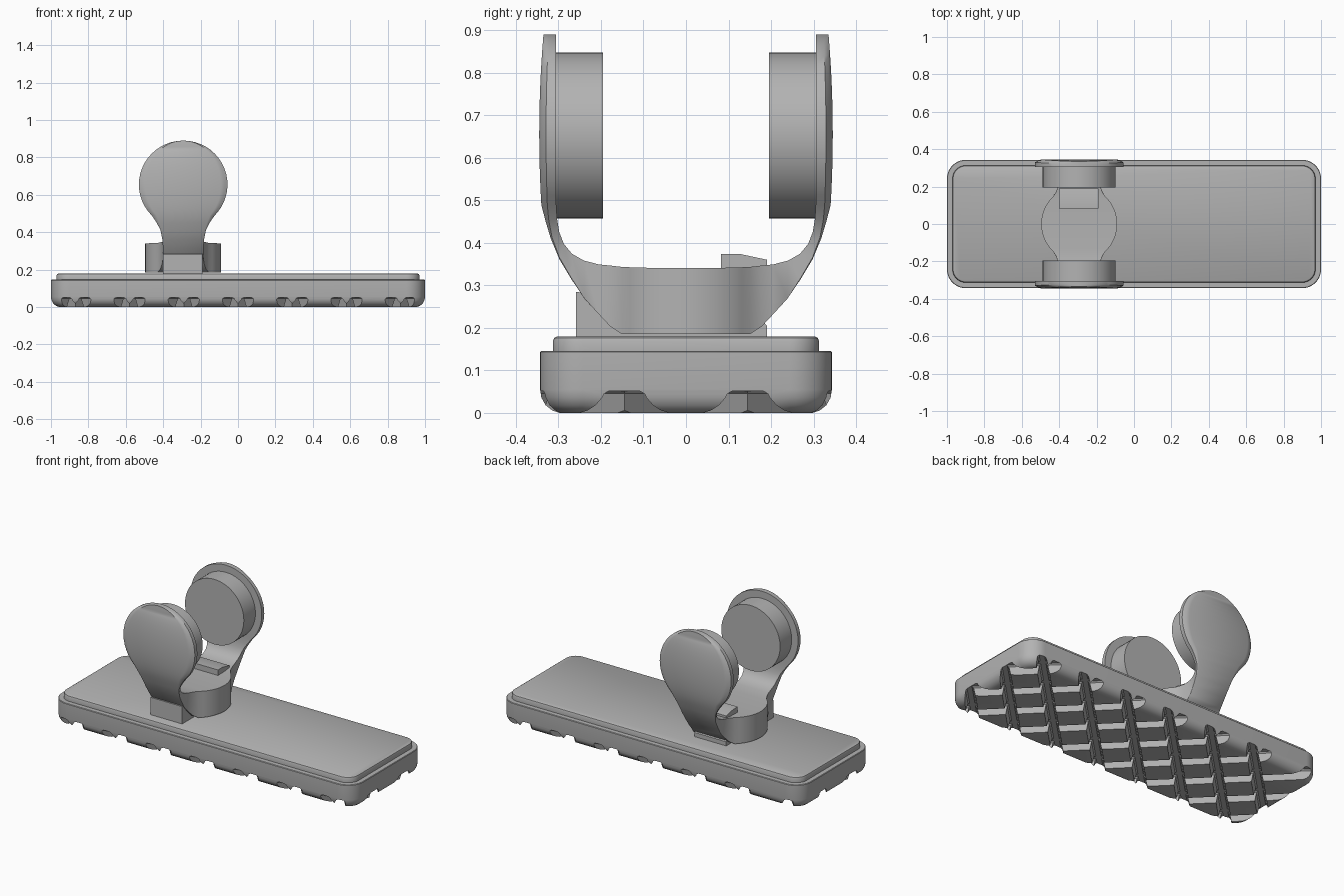
import bpy, bmesh, math
from mathutils import Matrix, Vector

if "Cube" in bpy.data.objects:
    bpy.data.objects.remove(bpy.data.objects["Cube"])

grey = bpy.data.materials.new("plain_grey")
grey.diffuse_color = (0.45, 0.45, 0.45, 1)
grey.use_nodes = True
grey.node_tree.nodes["Principled BSDF"].inputs["Base Color"].default_value = grey.diffuse_color
CX = -0.293   # x centre of the clamp


def make(name, bm, angle=30):
    bmesh.ops.recalc_face_normals(bm, faces=bm.faces)
    me = bpy.data.meshes.new(name)
    bm.to_mesh(me)
    bm.free()
    ob = bpy.data.objects.new(name, me)
    bpy.context.collection.objects.link(ob)
    me.materials.append(grey)
    smooth(ob, angle)
    return ob


def smooth(ob, angle=30):
    bpy.ops.object.select_all(action='DESELECT')
    ob.select_set(True)
    bpy.context.view_layer.objects.active = ob
    bpy.ops.object.shade_smooth_by_angle(angle=math.radians(angle))


def loft(rings):
    """Skin a list of equal-length rings and cap both ends."""
    bm = bmesh.new()
    vs = [[bm.verts.new(p) for p in r] for r in rings]
    n = len(vs[0])
    for a, b in zip(vs, vs[1:]):
        for i in range(n):
            j = (i + 1) % n
            bm.faces.new((a[i], a[j], b[j], b[i]))
    bm.faces.new(vs[0])
    bm.faces.new(vs[-1])
    return bm


def rounded_rect(hx, hy, r, z, seg=10):
    pts = []
    for q, (sx, sy) in enumerate([(1, 1), (-1, 1), (-1, -1), (1, -1)]):
        for i in range(seg + 1):
            a = math.pi / 2 * (q + i / seg)
            pts.append((sx * (hx - r) + r * math.cos(a), sy * (hy - r) + r * math.sin(a), z))
    return pts


def prism_x(name, profile, x0, x1):
    """Extrude a y-z profile along x."""
    return make(name, loft([[(x, y, z) for y, z in profile] for x in (x0, x1)]))


# Base with rounded lower edge and raised top slab (inset, height)
levels = [(.045, 0), (.028, .006), (.013, .018), (.003, .036), (0, .055), (0, .143),
          (.003, .146), (.03, .146), (.03, .168), (.033, .176), (.04, .18)]
base = make("base", loft([rounded_rect(1 - i, .343 - i, .1 - i, z) for i, z in levels]))

# Diagonal tread grooves cut into the underside
for d in (1, -1):
    bm = bmesh.new()
    for k in range(-4, 5):
        if d == 1 and k == -4:
            continue
        rings = []
        for s in (-1, 1):
            ring = []
            for off, z in [(-.036, -.02), (.036, -.02), (.022, .045), (.014, .052),
                           (-.014, .052), (-.022, .045)]:
                ring.append(Vector((k * .29, 0, z)) + Vector((1, d, 0)).normalized() * s * 1.2
                            + Vector((-d, 1, 0)).normalized() * off)
            rings.append(ring)
        part = loft(rings)
        tmp = bpy.data.meshes.new("tmp")
        part.to_mesh(tmp)
        part.free()
        bm.from_mesh(tmp)
        bpy.data.meshes.remove(tmp)
    cutter = make("groove_cutter", bm)
    mod = base.modifiers.new("grooves", 'BOOLEAN')
    mod.operation, mod.solver, mod.object = 'DIFFERENCE', 'EXACT', cutter
    bpy.ops.object.select_all(action='DESELECT')
    bpy.context.view_layer.objects.active = base
    base.select_set(True)
    bpy.ops.object.modifier_apply(modifier=mod.name)
    bpy.data.objects.remove(cutter)
smooth(base)

# Yoke: round hub, curved arms and round paddles
# each row: inner y, inner z, outer y, outer z, half width, edge taper
rows = []
for i in range(9):
    y = .15 * i / 8
    rows.append((y, .34 + .003 * (i / 8) ** 2, y, .185, math.sqrt(.203 ** 2 - y * y), 0))
rows += [(.175, .346, .178, .203, .122, 0), (.205, .349, .205, .232, .112, 0),
         (.24, .358, .238, .268, .107, .05), (.268, .374, .268, .312, .108, .1),
         (.287, .397, .298, .362, .112, .2), (.298, .425, .318, .41, .122, .4),
         (.303, .455, .33, .45, .142, .7)]
for i in range(19):
    a = math.radians(-45 + 134 * i / 18)
    z = .655 + .235 * math.sin(a)
    y = .345 - .01 * ((z - .655) / .235) ** 2
    rows.append((.305, z, y, z, .237 * math.cos(a), 1))


def yoke_ring(row, s):
    yi, zi, yo, zo, w, t = row
    e = 1 - .4 * t                      # where the rim sits between inner and outer face
    ye, ze = yi + (yo - yi) * e, zi + (zo - zi) * e
    n = w * (1 - .15 * t) + 0.0
    m = (w + n) / 2
    yb, zb = ye + (yo - ye) * .65, ze + (zo - ze) * .65
    pts = [(-w, yi, zi), (w, yi, zi), (w, ye, ze), (m, yb, zb), (n, yo, zo),
           (-n, yo, zo), (-m, yb, zb), (-w, ye, ze)]
    return [(CX + x, s * y, z) for x, y, z in pts]


rings = [yoke_ring(r, -1) for r in reversed(rows[1:])] + [yoke_ring(r, 1) for r in rows]
bm = loft(rings)
bmesh.ops.remove_doubles(bm, verts=bm.verts, dist=1e-5)
make("yoke", bm, 35)

# Grip pads facing each other
for s, name in ((-1, "front_grip_pad"), (1, "back_grip_pad")):
    bm = bmesh.new()
    bmesh.ops.create_cone(bm, cap_ends=True, segments=64, radius1=.195, radius2=.195, depth=.115,
                          matrix=Matrix.Translation((CX, s * .2525, .652))
                          @ Matrix.Rotation(math.pi / 2, 4, 'X'))
    make(name, bm)

# Mounting block under the hub, and wedge-shaped catch on top of it
prism_x("mounting_block", [(-.258, .175), (.19, .175), (.19, .205), (.15, .25),
                           (-.2, .28), (-.258, .284)], -.4, -.19)
prism_x("catch", [(.082, .33), (.19, .33), (.19, .36), (.125, .374), (.082, .374)], -.4, -.19)
